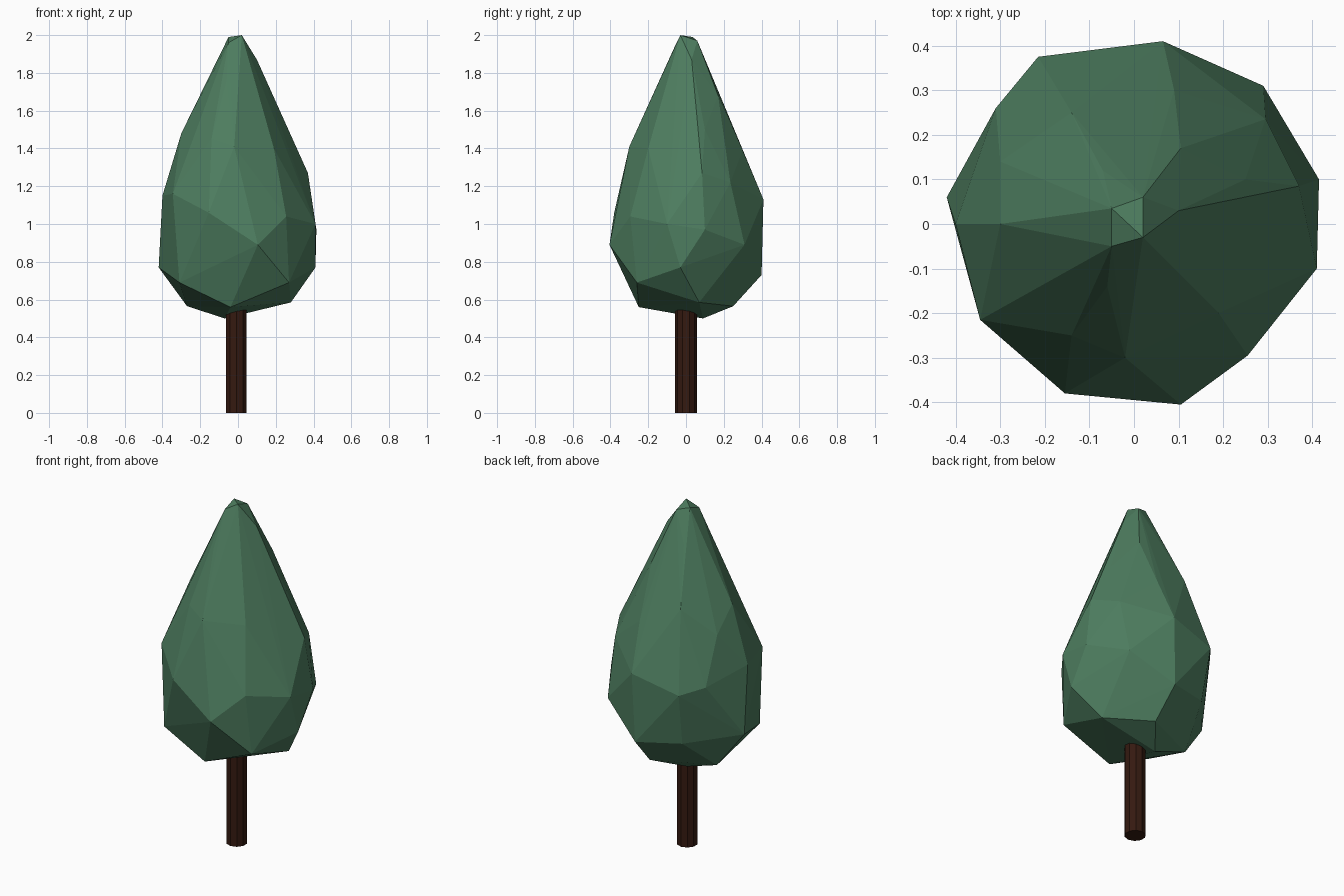
import bpy, bmesh


def paint(obj, name, color):
    mat = bpy.data.materials.new(name)
    mat.diffuse_color = color
    obj.data.materials.append(mat)


# Trunk: slim ten-sided post, tucked into the crown
bpy.ops.mesh.primitive_cylinder_add(vertices=10, radius=0.057, depth=0.56,
                                    location=(-0.008, 0, 0.28))
trunk = bpy.context.object
trunk.name = "trunk"
paint(trunk, "bark", (0.035, 0.010, 0.005, 1))

# Crown: faceted hull around a few irregular tiers of corner points
tiers = [
    # underside
    [(-0.07, 0.09, 0.50), (-0.04, -0.25, 0.56), (0.28, 0.07, 0.585),
     (-0.27, 0.10, 0.565), (0.06, 0.25, 0.565)],
    # lower belly
    [(0.27, -0.26, 0.69), (-0.31, -0.24, 0.69), (0.05, 0.40, 0.73),
     (-0.20, 0.32, 0.755), (-0.42, 0.06, 0.77), (0.41, -0.03, 0.77)],
    # widest belly
    [(0.105, -0.405, 0.89), (0.29, 0.31, 0.89), (0.415, 0.10, 0.97),
     (0.41, -0.10, 1.00), (0.255, -0.295, 1.04), (-0.155, -0.38, 1.06),
     (-0.215, 0.375, 1.06), (-0.31, 0.26, 1.09), (0.065, 0.41, 1.13),
     (-0.40, 0.0, 1.15), (-0.345, -0.215, 1.16)],
    # shoulders
    [(0.37, 0.085, 1.27), (0.295, 0.235, 1.22), (-0.02, -0.30, 1.41),
     (-0.14, -0.25, 1.45), (0.19, -0.20, 1.40), (-0.30, 0.0, 1.48),
     (-0.30, 0.14, 1.35), (0.09, 0.30, 1.39), (-0.14, 0.25, 1.50),
     (0.25, 0.10, 1.50)],
    # upper cone and tip
    [(0.105, 0.17, 1.68), (-0.145, 0.005, 1.79), (-0.06, -0.14, 1.76),
     (-0.07, 0.12, 1.81), (0.10, 0.03, 1.87), (-0.05, -0.05, 1.96),
     (-0.05, 0.035, 1.99), (0.02, 0.06, 1.97), (0.02, -0.03, 2.0)],
]
bm = bmesh.new()
for tier in tiers:
    for p in tier:
        bm.verts.new(p)
res = bmesh.ops.convex_hull(bm, input=bm.verts)
loose = [v for v in bm.verts if not v.link_faces]
bmesh.ops.delete(bm, geom=loose, context='VERTS')
bmesh.ops.recalc_face_normals(bm, faces=bm.faces)
mesh = bpy.data.meshes.new("crown")
bm.to_mesh(mesh)
bm.free()
crown = bpy.data.objects.new("crown", mesh)
bpy.context.collection.objects.link(crown)
paint(crown, "foliage", (0.075, 0.205, 0.115, 1))
